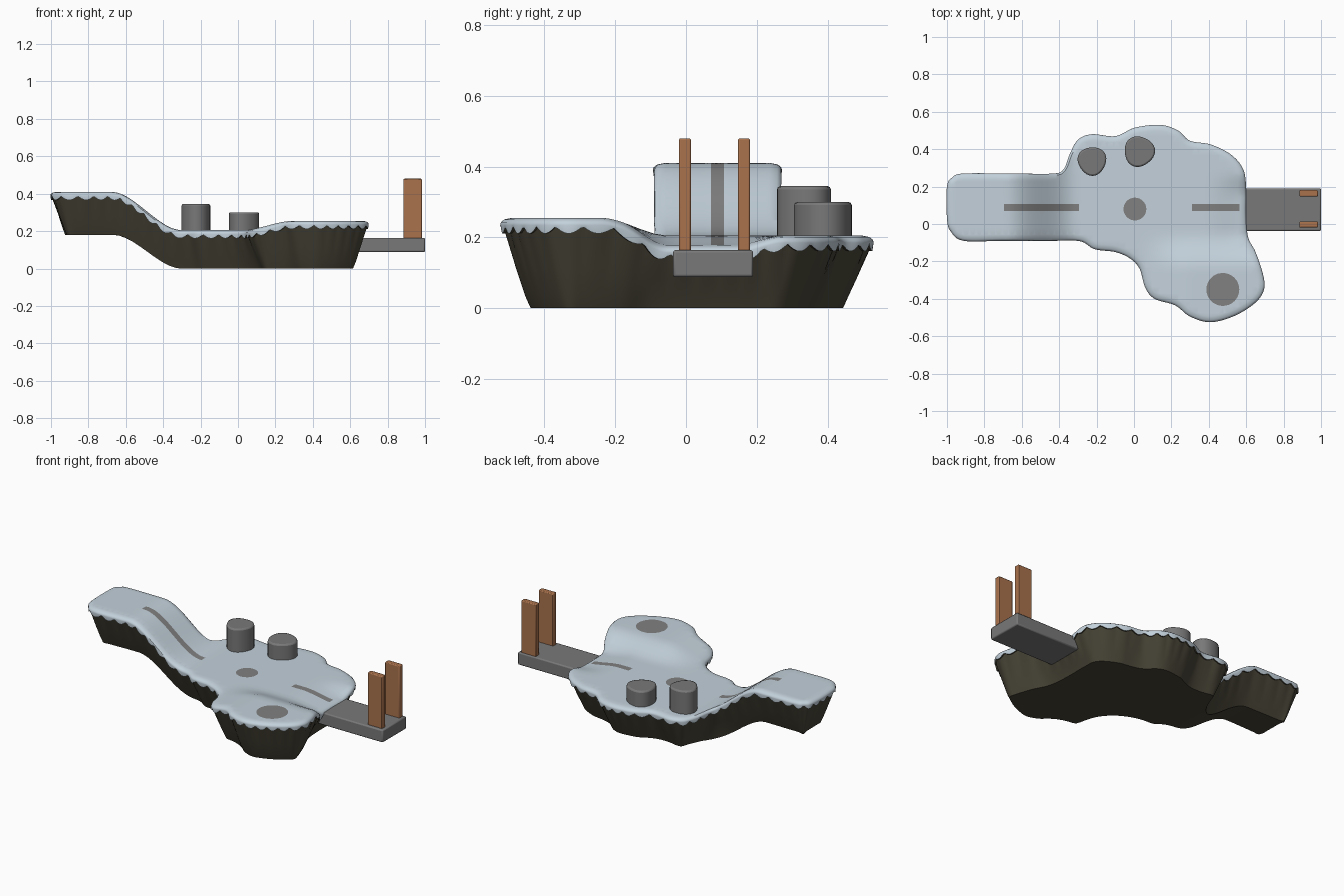
import bpy, bmesh, math
from mathutils import Vector
from mathutils.geometry import delaunay_2d_cdt

if "Cube" in bpy.data.objects:
    bpy.data.objects.remove(bpy.data.objects["Cube"])


def material(name, rgb):
    m = bpy.data.materials.new(name)
    m.diffuse_color = (*rgb, 1)
    m.use_nodes = True
    m.node_tree.nodes["Principled BSDF"].inputs["Base Color"].default_value = m.diffuse_color
    return m


SNOW = material("snow", (0.55, 0.64, 0.71))
ROCK = material("dark rock", (0.062, 0.056, 0.036))
PATH = material("path grey", (0.22, 0.22, 0.22))
STONE = material("stone grey", (0.19, 0.19, 0.19))
WOOD = material("wood", (0.40, 0.17, 0.075))


def step(a, b, v):
    t = max(0.0, min(1.0, (v - a) / (b - a)))
    return t * t * (3 - 2 * t)


def top_z(x, y):
    # high ramp on the left, raised lobe front right, dip toward the bridge
    z = 0.41 - 0.205 * step(-0.68, -0.30, x)
    z += 0.05 * step(-0.05, -0.24, y) * step(0.02, 0.30, x)
    return z - 0.028 * step(0.38, 0.6, x) * step(0.28, 0.14, y) * step(-0.18, -0.05, y)


def base_z(x):
    return 0.18 * (1 - step(-0.67, -0.30, x))


# Island outline seen from above
OUTLINE = [(-1, .2), (-.97, .25), (-.91, .27), (-.65, .27), (-.43, .27), (-.375, .295),
           (-.345, .37), (-.30, .45), (-.225, .48), (-.10, .47), (.005, .515), (.14, .53),
           (.235, .50), (.30, .445), (.41, .425), (.52, .37), (.585, .29), (.60, .18),
           (.60, .05), (.61, -.07), (.65, -.15), (.69, -.27), (.695, -.35), (.65, -.42),
           (.54, -.49), (.41, -.525), (.30, -.495), (.22, -.435), (.11, -.40), (.06, -.34),
           (.03, -.24), (-.02, -.185), (-.10, -.15), (-.21, -.135), (-.29, -.092),
           (-.45, -.09), (-.70, -.09), (-.91, -.09), (-.98, -.04), (-1, .03)]
N = 480


def smooth_loop(pts, n):
    # closed spline, resampled at equal spacing
    p, dense = [Vector(q) for q in pts], []
    for i in range(len(p)):
        a, b, c, d = (p[(i + k) % len(p)] for k in (-1, 0, 1, 2))
        for j in range(30):
            t = j / 30
            dense.append(0.5 * (2 * b + (c - a) * t + (2 * a - 5 * b + 4 * c - d) * t * t
                                + (3 * b - a - 3 * c + d) * t ** 3))
    dense.append(dense[0])
    seg = [(dense[i + 1] - dense[i]).length for i in range(len(dense) - 1)]
    total, out, acc, i = sum(seg), [], 0.0, 0
    for k in range(n):
        s = total * k / n
        while acc + seg[i] < s:
            acc += seg[i]
            i += 1
        out.append(dense[i].lerp(dense[i + 1], (s - acc) / seg[i]))
    return out


edge = smooth_loop(OUTLINE, N)
inward = []
for i in range(N):
    t = (edge[(i + 3) % N] - edge[i - 3]).normalized()
    inward.append(Vector((t.y, -t.x)))      # outline runs clockwise
soft = [sum((inward[(i + k) % N] for k in range(-7, 8)), Vector((0, 0))) / 15 for i in range(N)]


def ring(inset):
    return [edge[i] + soft[i] * inset for i in range(N)]


# Painted path marks: discs (x, y, r) and strips (x0, x1, y0, y1)
DISCS = [(0.005, 0.08, 0.061), (0.475, -0.35, 0.088)]
STRIPS = [(-0.695, -0.295, 0.07, 0.108), (0.31, 0.565, 0.07, 0.108)]


def on_path(x, y):
    return (any(math.hypot(x - a, y - b) < r for a, b, r in DISCS)
            or any(a < x < b and c < y < d for a, b, c, d in STRIPS))


def mark_loops():
    for a, b, r in DISCS:
        yield [Vector((a + r * math.cos(t * math.tau / 32), b + r * math.sin(t * math.tau / 32)))
               for t in range(32)]
    for a, b, c, d in STRIPS:
        xs = [a + (b - a) * k / 20 for k in range(21)]
        yield [Vector((x, c)) for x in xs] + [Vector((x, d)) for x in reversed(xs)]


def fill(bm, loops, height, colour):
    # triangulated cap with interior grid points that follow a height rule
    pts, edges = [], []
    for lp in loops:
        o = len(pts)
        pts += lp
        edges += [(o + i, o + (i + 1) % len(lp)) for i in range(len(lp))]
    pts += [Vector((-0.985 + 0.035 * i, -0.51 + 0.035 * j)) for i in range(49) for j in range(30)]
    vs, _, faces = delaunay_2d_cdt(pts, edges, [], 1, 1e-5)[:3]
    bv = [bm.verts.new((v.x, v.y, height(v.x, v.y))) for v in vs]
    for f in faces:
        face = bm.faces.new([bv[i] for i in f])
        c = face.calc_center_median()
        face.material_index = colour(c.x, c.y)


def finish(ob, mats, angle=40):
    for m in mats:
        ob.data.materials.append(m)
    bpy.ops.object.select_all(action='DESELECT')
    ob.select_set(True)
    bpy.context.view_layer.objects.active = ob
    bpy.ops.object.shade_smooth_by_angle(angle=math.radians(angle))


# Island: snow cap with dripping edge over tapering rock
bm = bmesh.new()
tops = [top_z(p.x, p.y) for p in edge]
bases = [base_z(p.x) for p in edge]
drip = []
for i in range(N):
    s = math.tau * i / N
    wave = abs(math.sin(s * 31 + 0.9 * math.sin(s * 7)))
    drip.append(tops[i] - 0.024 - 0.020 * wave)

inner = ring(0.032)
levels = [
    (inner, [top_z(p.x, p.y) for p in inner]),
    (ring(0.012), [z - 0.004 for z in tops]),
    (ring(0.002), [z - 0.012 for z in tops]),
    (ring(0.0), [z - 0.020 for z in tops]),
    (ring(0.003), drip),
    (ring(0.012), [z + 0.001 for z in drip]),
    (ring(0.045), [b + 0.45 * (t - b) for t, b in zip(tops, bases)]),
    (ring(0.072), [b + 0.035 for b in bases]),
]
low = ring(0.088)
levels.append((low, [base_z(p.x) for p in low]))
rows = [[bm.verts.new((p.x, p.y, z)) for p, z in zip(ps, zs)] for ps, zs in levels]
for r in range(len(rows) - 1):
    for i in range(N):
        j = (i + 1) % N
        f = bm.faces.new((rows[r][i], rows[r][j], rows[r + 1][j], rows[r + 1][i]))
        f.material_index = 0 if r < 4 else 1
fill(bm, [inner, *mark_loops()], top_z, lambda x, y: 2 if on_path(x, y) else 0)
fill(bm, [low], lambda x, y: base_z(x), lambda x, y: 1)
bmesh.ops.remove_doubles(bm, verts=bm.verts, dist=1e-4)
bmesh.ops.delete(bm, geom=[v for v in bm.verts if not v.link_faces], context='VERTS')
bmesh.ops.recalc_face_normals(bm, faces=bm.faces)
me = bpy.data.meshes.new("snowy_island")
bm.to_mesh(me)
island = bpy.data.objects.new("snowy_island", me)
bpy.context.collection.objects.link(island)
finish(island, [SNOW, ROCK, PATH])


def bevelled(ob, name, mat, width):
    ob.name = name
    mod = ob.modifiers.new("soft edges", 'BEVEL')
    mod.width, mod.segments = width, 2
    mod.limit_method, mod.angle_limit = 'ANGLE', math.radians(50)
    finish(ob, [mat])


def box(name, lo, hi, mat, width):
    bpy.ops.mesh.primitive_cube_add(size=1, location=[(a + b) / 2 for a, b in zip(lo, hi)])
    ob = bpy.context.object
    for v in ob.data.vertices:
        v.co = [c * (b - a) for c, a, b in zip(v.co, lo, hi)]
    bevelled(ob, name, mat, width)


# Stone stumps, slightly irregular in plan
for k, (x, y, r, z, turn) in enumerate([(-0.224, 0.337, 0.076, 0.345, 0.6),
                                        (0.028, 0.388, 0.081, 0.30, 2.2)]):
    bpy.ops.mesh.primitive_cylinder_add(vertices=32, radius=r, depth=z - 0.16,
                                        location=(x, y, (z + 0.16) / 2))
    ob = bpy.context.object
    for v in ob.data.vertices:
        w = 1 + 0.05 * math.cos(3 * (math.atan2(v.co.y, v.co.x) - turn))
        v.co.x *= w
        v.co.y *= w
    bevelled(ob, f"stone_stump_{k + 1}", STONE, 0.009)

# Stone walkway and its two wooden gate posts
box("walkway", (0.56, -0.037, 0.088), (1.0, 0.19, 0.164), STONE, 0.007)
for name, y in (("gate_post_front", -0.003), ("gate_post_back", 0.164)):
    box(name, (0.885, y - 0.017, 0.155), (0.983, y + 0.017, 0.48), WOOD, 0.005)
